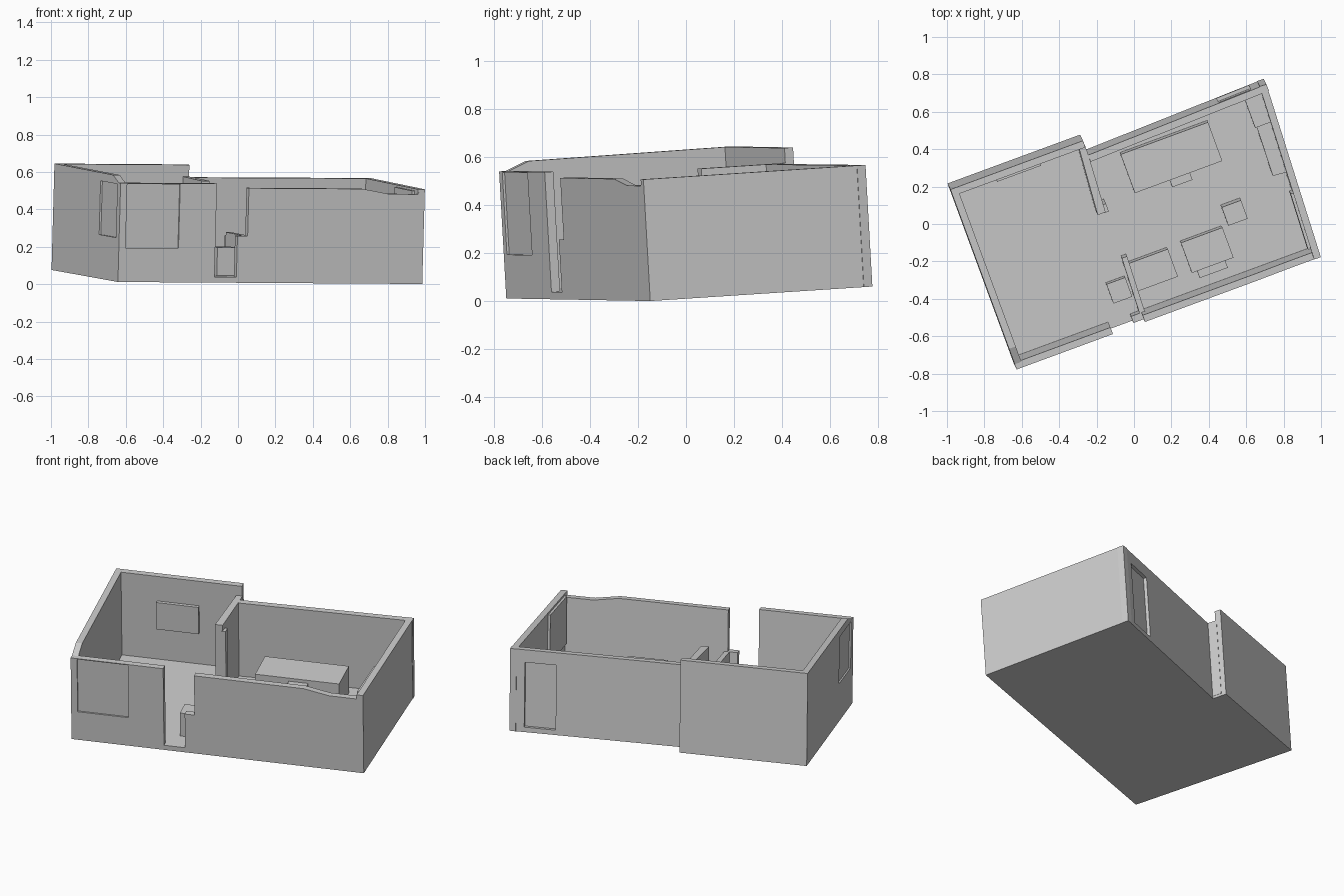
import bpy, bmesh
from math import radians
from mathutils import Matrix, Vector

cube = bpy.data.objects.get("Cube")
if cube:
    bpy.data.objects.remove(cube)

# One plain plaster colour
plaster = bpy.data.materials.new("grey_plaster")
plaster.use_nodes = True
colour = (0.6, 0.6, 0.6, 1)
plaster.diffuse_color = colour
plaster.node_tree.nodes["Principled BSDF"].inputs["Base Color"].default_value = colour

# The whole room is turned and slightly tilted about its front corner
TILT = (Matrix.Translation((-0.642, -0.748, 0.012)) @ Matrix.Rotation(radians(20.2), 4, 'Z')
        @ Matrix.Rotation(radians(3.58), 4, 'X') @ Matrix.Rotation(radians(0.35), 4, 'Y'))
FLOOR = 0.03
THICK = 0.038


def extrude(name, points, offset):
    """Solid made by sweeping a flat outline along an offset."""
    bm = bmesh.new()
    face = bm.faces.new([bm.verts.new(p) for p in points])
    swept = bmesh.ops.extrude_face_region(bm, geom=[face])
    verts = [v for v in swept["geom"] if isinstance(v, bmesh.types.BMVert)]
    bmesh.ops.translate(bm, verts=verts, vec=offset)
    bmesh.ops.recalc_face_normals(bm, faces=bm.faces)
    mesh = bpy.data.meshes.new(name)
    bm.to_mesh(mesh)
    bm.free()
    mesh.materials.append(plaster)
    obj = bpy.data.objects.new(name, mesh)
    bpy.context.collection.objects.link(obj)
    obj.matrix_world = TILT
    return obj


def slab(name, outline, z0, z1):
    return extrude(name, [(x, y, z0) for x, y in outline], Vector((0, 0, z1 - z0)))


def box(name, x0, x1, y0, y1, z1, z0=FLOOR / 2):
    return slab(name, [(x0, y0), (x1, y0), (x1, y1), (x0, y1)], z0, z1)


def wall(name, start, end, top, depth=THICK, z0=0.0):
    """Upright wall; top lists (distance, height), room side on the left."""
    start, end = Vector((*start, 0)), Vector((*end, 0))
    along = (end - start).normalized()
    length = (end - start).length
    inward = Vector((-along.y, along.x, 0))
    up = Vector((0, 0, 1))
    points = [start + up * z0, end + up * z0]
    points += [start + along * min(s, length) + up * h for s, h in reversed(top)]
    return extrude(name, points, inward * depth)


def recess(target, cutter):
    cutter.hide_render = True
    cutter.hide_viewport = True
    mod = target.modifiers.new("recess", 'BOOLEAN')
    mod.operation = 'DIFFERENCE'
    mod.solver = 'EXACT'
    mod.object = cutter


# Floor plan corners
A, B, C = (0, 0), (1.734, 0), (1.78, 0.97)
STEP_IN, STEP_OUT, D = (0.755, 0.944), (0.755, 1.03), (0, 1.03)
LOW, TALL, MID = 0.507, 0.57, 0.53

slab("floor", [A, B, C, STEP_IN, STEP_OUT, D], 0, FLOOR)

# Outer walls
front_left = wall("front_wall_left", A, (0.549, 0), [(0, MID), (9, MID)])
wall("front_wall_right", (0.732, 0), B,
     [(0, LOW), (0.65, LOW), (0.80, 0.48), (0.965, 0.48), (0.975, LOW), (9, LOW)])
wall("right_wall", B, C, [(0, LOW), (9, LOW)])
back_right = wall("back_wall_right", C, STEP_IN, [(0, LOW), (9, LOW)])
wall("back_wall_left", STEP_OUT, D, [(0, TALL), (9, TALL)])
left = wall("left_wall", D, A, [(0, TALL), (0.91, TALL - 0.004), (1.0, MID), (9, MID)])

# Shallow window and door recesses
recess(front_left, box("front_window_cutter", 0.025, 0.34, -0.1, 0.01, 0.525, 0.183))
recess(left, box("side_window_cutter", -0.1, 0.01, 0.05, 0.31, 0.522, 0.235))
recess(back_right, wall("door_cutter", (1.69, 1.068), (1.505, 1.063),
                        [(0, 0.43), (9, 0.43)], 0.12, FLOOR))

# Inner walls
slab("partition", [(0.692, 0.625), (0.737, 0.625), (0.757, 0.95), (0.757, 1.0), (0.722, 1.0)],
     FLOOR / 2, LOW)
box("partition_post", 0.73, 0.755, 0.62, 0.665, 0.47)
box("entrance_sill_wall", 0.674, 0.74, 0, THICK, 0.25)
slab("entrance_screen", [(0.722, 0.03), (0.752, 0.03), (0.765, 0.347), (0.735, 0.347)],
     FLOOR / 2, 0.25)

# Furniture blocks
box("large_table", 0.921, 1.419, 0.647, 0.868, 0.20)
box("table_seat", 1.12, 1.235, 0.606, 0.66, 0.18)
box("screen_desk", 0.757, 0.983, 0.148, 0.305, 0.20)
box("front_desk", 1.06, 1.297, 0.14, 0.312, 0.20)
box("desk_seat", 1.09, 1.25, 0.098, 0.15, 0.17)
box("stool", 1.33, 1.44, 0.313, 0.418, 0.25)
box("entrance_stool", 0.61, 0.717, 0.13, 0.24, 0.18)
box("corner_cabinet", 1.645, 1.75, 0.755, 0.94, 0.25)
slab("side_cabinet", [(1.645, 0.478), (1.73, 0.47), (1.74, 0.755), (1.655, 0.755)],
     FLOOR / 2, 0.20)

# Wall boards
box("back_board", 0.25, 0.50, 0.972, 0.995, 0.41, 0.235)
slab("side_board", [(1.684, 0.06), (1.70, 0.06), (1.715, 0.373), (1.699, 0.373)], 0.2, 0.495)
